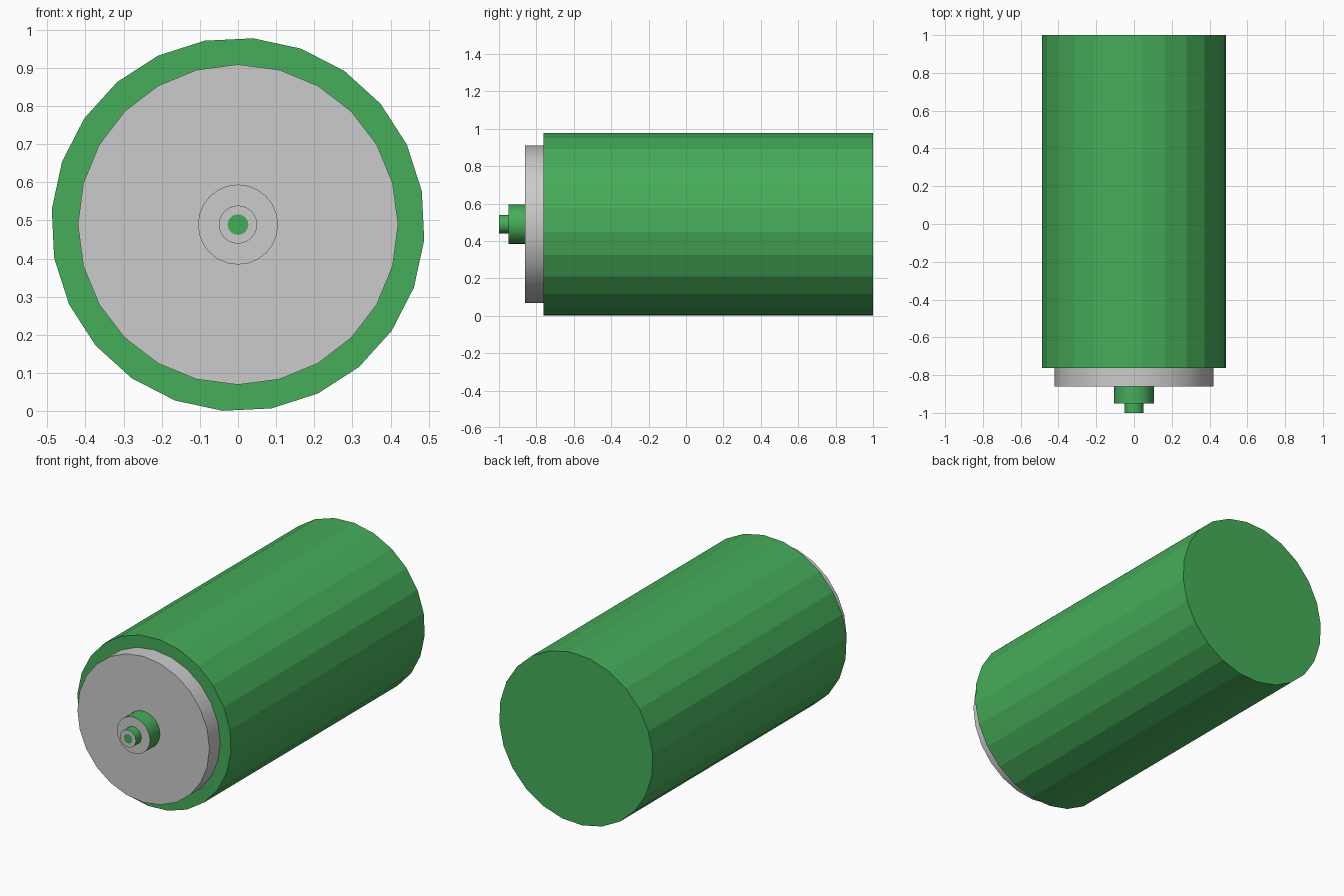
import bpy, bmesh, math

if "Cube" in bpy.data.objects:
    bpy.data.objects.remove(bpy.data.objects["Cube"])

SIDES = 24
ZC = 0.489

green = bpy.data.materials.new("green_paint")
green.diffuse_color = (0.06, 0.42, 0.1, 1)
green.use_nodes = True
green.node_tree.nodes["Principled BSDF"].inputs["Base Color"].default_value = green.diffuse_color


def turned_part(name, rings, mats, bands, back_cap=None, front_cap=None, smooth=False):
    """Skin (radius, y, angle offset) rings from back to front; bands are slot numbers."""
    bm = bmesh.new()
    loops = []
    for r, y, off in rings:
        loop = []
        for i in range(SIDES):
            a = math.radians(off) + math.tau * i / SIDES
            loop.append(bm.verts.new((r * math.cos(a), y, ZC + r * math.sin(a))))
        loops.append(loop)
    for a, b, slot in zip(loops, loops[1:], bands):
        for i in range(SIDES):
            j = (i + 1) % SIDES
            bm.faces.new((a[i], a[j], b[j], b[i])).material_index = slot
    if back_cap is not None:
        bm.faces.new(loops[0][::-1]).material_index = back_cap
    if front_cap is not None:
        bm.faces.new(loops[-1]).material_index = front_cap
    mesh = bpy.data.meshes.new(name)
    bm.to_mesh(mesh)
    bm.free()
    for m in mats:
        mesh.materials.append(m)
    obj = bpy.data.objects.new(name, mesh)
    bpy.context.collection.objects.link(obj)
    if smooth:
        bpy.ops.object.select_all(action='DESELECT')
        obj.select_set(True)
        bpy.context.view_layer.objects.active = obj
        bpy.ops.object.shade_smooth_by_angle(angle=math.radians(30))
    return obj


# Main barrel with its front shoulder, facets turned slightly
turned_part("barrel", [(0.49, 1.0, -4.7), (0.49, -0.762, -4.7), (0.42, -0.762, 0)],
            [green], [0, 0], back_cap=0)

# Grey raised cover plate on the front
turned_part("cover_plate", [(0.42, -0.762, 0), (0.42, -0.86, 0), (0.105, -0.86, 0)],
            [], [0, 0], smooth=True)

# Stepped nozzle: green walls, grey front faces, green centre
turned_part("nozzle", [(0.105, -0.86, 0), (0.105, -0.95, 0), (0.05, -0.95, 0),
                       (0.05, -1.0, 0), (0.027, -1.0, 0)],
            [green, None], [0, 1, 0, 1], front_cap=0, smooth=True)
